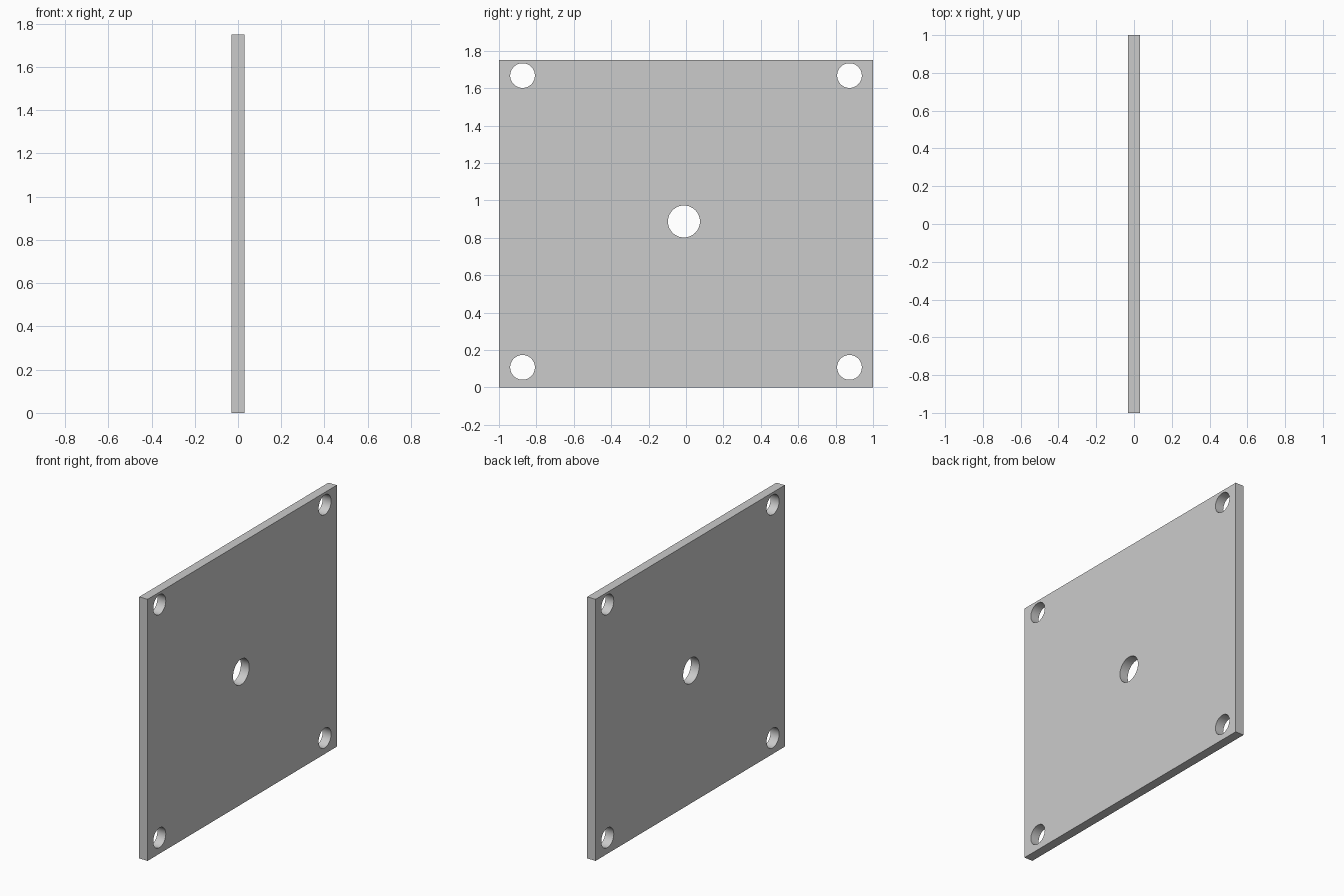
import bpy
from math import pi, radians

if "Cube" in bpy.data.objects:
    bpy.data.objects.remove(bpy.data.objects["Cube"])

THICK, WIDTH, HEIGHT = 0.062, 2.0, 1.75

# Plate: thin upright slab
bpy.ops.mesh.primitive_cube_add(size=1, location=(0, 0, HEIGHT / 2))
plate = bpy.context.object
plate.name = "mounting_plate"
plate.scale = (THICK, WIDTH, HEIGHT)
bpy.ops.object.transform_apply(location=True, rotation=False, scale=True)


def drill(y, z, radius):
    """Cut a round hole through the plate along x."""
    bpy.ops.mesh.primitive_cylinder_add(vertices=64, radius=radius, depth=THICK * 4,
                                        location=(0, y, z), rotation=(0, pi / 2, 0))
    cutter = bpy.context.object
    cutter.name = "hole_cutter"
    cutter.hide_render = True
    mod = plate.modifiers.new("hole", 'BOOLEAN')
    mod.operation = 'DIFFERENCE'
    mod.solver = 'EXACT'
    mod.object = cutter
    bpy.ops.object.select_all(action='DESELECT')
    plate.select_set(True)
    bpy.context.view_layer.objects.active = plate
    bpy.ops.object.modifier_apply(modifier=mod.name)
    bpy.data.objects.remove(cutter)


# Corner bolt holes
for y in (-0.874, 0.874):
    for z in (0.107, 1.667):
        drill(y, z, 0.066)

# Larger central hole, slightly off centre
drill(-0.011, 0.887, 0.0855)

# Smooth hole walls, crisp plate edges
bpy.ops.object.shade_smooth_by_angle(angle=radians(30))
